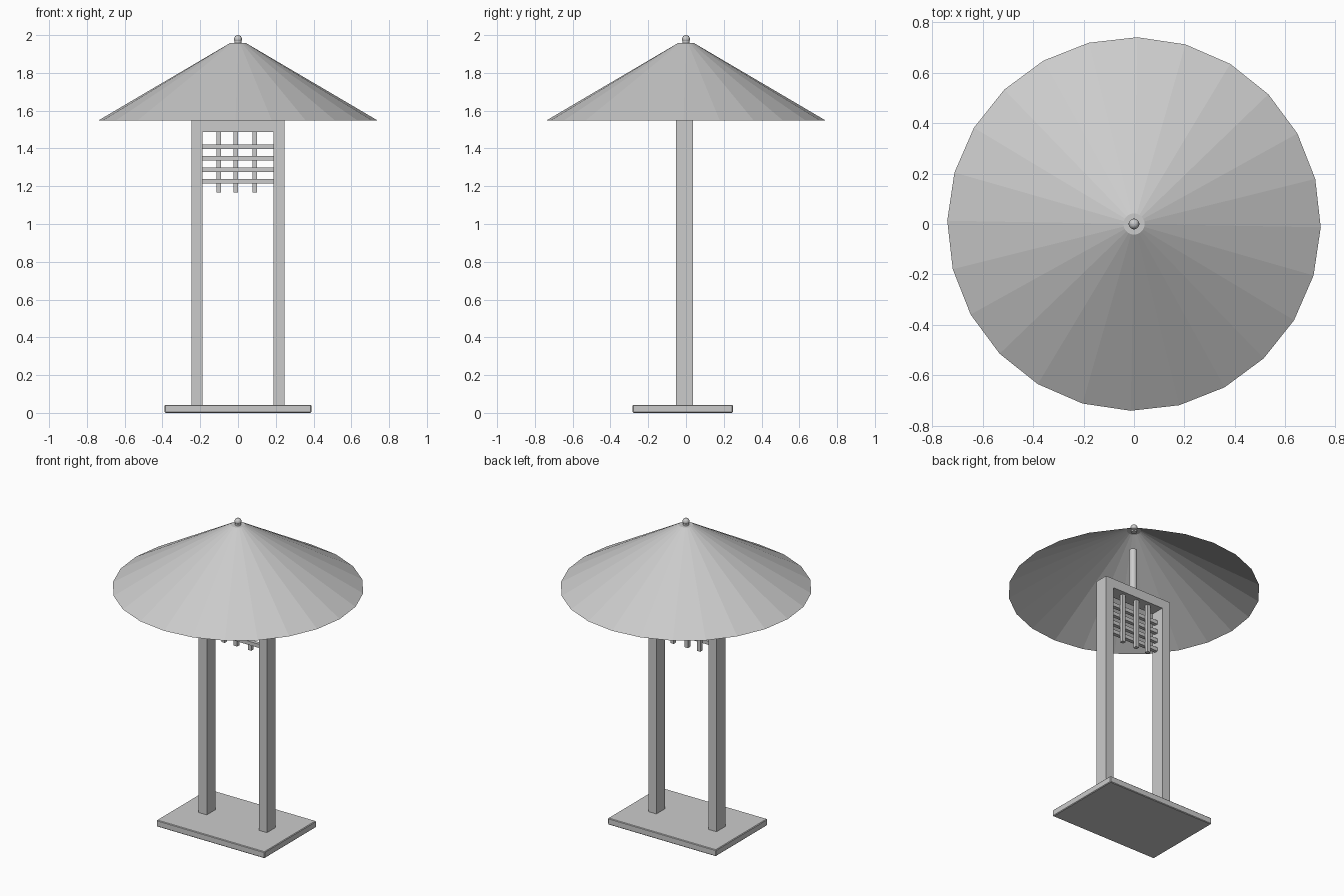
import bpy
import bmesh
from math import cos, sin, radians, pi

cube = bpy.data.objects.get("Cube")
if cube:
    bpy.data.objects.remove(cube, do_unlink=True)

grey = bpy.data.materials.new("plain_grey")
grey.use_nodes = True
grey.diffuse_color = (0.6, 0.6, 0.6, 1)
grey.node_tree.nodes["Principled BSDF"].inputs["Base Color"].default_value = (0.6, 0.6, 0.6, 1)

FRAME_Y = -0.008


def finish(name, bm, smooth=False):
    bmesh.ops.recalc_face_normals(bm, faces=bm.faces)
    mesh = bpy.data.meshes.new(name)
    bm.to_mesh(mesh)
    bm.free()
    mesh.materials.append(grey)
    obj = bpy.data.objects.new(name, mesh)
    bpy.context.collection.objects.link(obj)
    if smooth:
        bpy.ops.object.select_all(action='DESELECT')
        obj.select_set(True)
        bpy.context.view_layer.objects.active = obj
        bpy.ops.object.shade_smooth_by_angle(angle=radians(40))
    return obj


def box(name, low, high):
    bm = bmesh.new()
    bmesh.ops.create_cube(bm, size=1)
    for v in bm.verts:
        v.co = [(a + b) / 2 + c * (b - a) for a, b, c in zip(low, high, v.co)]
    return finish(name, bm)


def lathe(name, profile, sides, turn=0, y=0, cap_bottom=True, smooth=True):
    """Revolve (radius, height) points, with a flat cap on top."""
    bm = bmesh.new()
    rings = []
    for r, z in profile:
        angles = [radians(turn) + 2 * pi * k / sides for k in range(sides)]
        rings.append([bm.verts.new((r * cos(a), y + r * sin(a), z)) for a in angles])
    for lower, upper in zip(rings, rings[1:]):
        for k in range(sides):
            n = (k + 1) % sides
            bm.faces.new((lower[k], lower[n], upper[n], upper[k]))
    bm.faces.new(rings[-1])
    if cap_bottom:
        bm.faces.new(rings[0][::-1])
    return finish(name, bm, smooth)


# Base slab with softened edges
base = box("base", (-0.388, -0.282, 0), (0.388, 0.248, 0.042))
bevel = base.modifiers.new("edge_bevel", 'BEVEL')
bevel.width = 0.004
bevel.segments = 1

# Two posts and the top rail as one extruded arch
outer, inner, foot, rail, top = 0.245, 0.187, 0.04, 1.487, 1.547
half = [(inner, rail), (inner, foot), (outer, foot), (outer, top)]
outline = half + [(-x, z) for x, z in reversed(half)]
bm = bmesh.new()
front = bm.faces.new([bm.verts.new((x, FRAME_Y - 0.045, z)) for x, z in outline])
extruded = bmesh.ops.extrude_face_region(bm, geom=[front], use_keep_orig=True)
moved = [g for g in extruded["geom"] if isinstance(g, bmesh.types.BMVert)]
bmesh.ops.translate(bm, verts=moved, vec=(0, 0.09, 0))
finish("frame", bm)

# Lattice: uprights behind, crossbars in front
BAR = 0.024
for i, x in enumerate((-0.102, -0.013, 0.089)):
    box(f"lattice_upright_{i + 1}", (x - BAR / 2, FRAME_Y, 1.168),
        (x + BAR / 2, FRAME_Y + BAR, rail))
for i in range(4):
    z = 1.41 - 0.061 * i
    box(f"lattice_crossbar_{i + 1}", (-inner, FRAME_Y - BAR, z - BAR / 2),
        (inner, FRAME_Y, z + BAR / 2))

# Rod standing on the frame under the shade
lathe("shade_rod", [(0.023, 1.54), (0.023, 1.83)], 24, y=FRAME_Y)

# Thin conical shade, open below
lathe("shade", [(0.741, 1.547), (0.042, 1.958)], 24, turn=-1, cap_bottom=False, smooth=False)

# Finial: short collar and ball
lathe("finial_collar", [(0.019, 1.95), (0.019, 1.968)], 24)
bm = bmesh.new()
bmesh.ops.create_uvsphere(bm, u_segments=20, v_segments=12, radius=0.021)
bmesh.ops.translate(bm, verts=bm.verts, vec=(0, 0, 1.979))
finish("finial_ball", bm, smooth=True)
